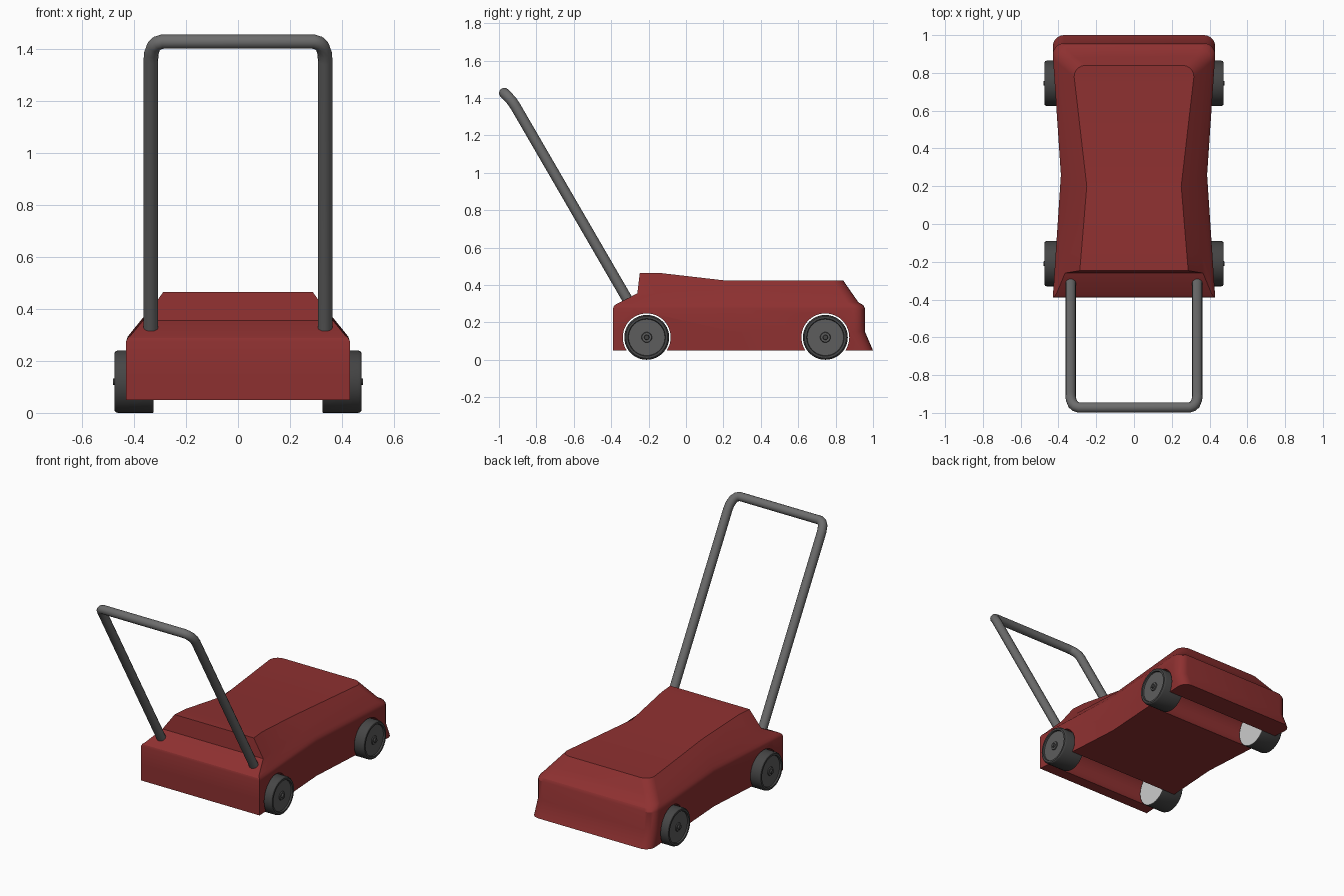
import bpy, bmesh
from math import pi, sin, cos, radians

if "Cube" in bpy.data.objects:
    bpy.data.objects.remove(bpy.data.objects["Cube"])

AXLES = (-0.21, 0.745)
WHEEL_Z = 0.12


def material(name, rgb):
    m = bpy.data.materials.new(name)
    m.diffuse_color = (*rgb, 1)
    m.use_nodes = True
    m.node_tree.nodes["Principled BSDF"].inputs["Base Color"].default_value = m.diffuse_color
    return m


RED = material("red_paint", (0.27, 0.03, 0.03))
STEEL = material("grey_steel", (0.15, 0.15, 0.15))
RUBBER = material("dark_rubber", (0.06, 0.06, 0.06))
DISC = material("wheel_disc", (0.11, 0.11, 0.11))
INNER = material("light_grey", (0.6, 0.6, 0.6))


def make_object(name, verts, faces, mats):
    me = bpy.data.meshes.new(name)
    me.from_pydata(verts, [], faces)
    for m in mats:
        me.materials.append(m)
    bm = bmesh.new()
    bm.from_mesh(me)
    bmesh.ops.remove_doubles(bm, verts=bm.verts, dist=1e-5)
    bmesh.ops.recalc_face_normals(bm, faces=bm.faces)
    bm.to_mesh(me)
    bm.free()
    ob = bpy.data.objects.new(name, me)
    bpy.context.collection.objects.link(ob)
    return ob


def activate(ob):
    bpy.ops.object.select_all(action='DESELECT')
    ob.select_set(True)
    bpy.context.view_layer.objects.active = ob


def smooth(ob, angle=30):
    activate(ob)
    bpy.ops.object.shade_smooth_by_angle(angle=radians(angle))


# Body: stacked outlines
def outline(wr, wm, wf, yr, ym, yf, r, zr, zm, zf):
    """Half widths, y positions and heights at rear, waist and front."""
    y1 = yr + 0.1
    t = 0.1 / (ym - yr)
    half = [(wr, yr, zr), (wr + (wm - wr) * t, y1, zr if zr > 0.4 else zr + (zm - zr) * t),
            (wm, ym, zm)]
    for i in range(6):
        a = pi / 2 * i / 5
        half.append((wf - r + r * cos(a), yf - r + r * sin(a), zf))
    return half + [(-x, y, z) for x, y, z in reversed(half)]


rings = [
    outline(.43, .387, .43, -.39, .26, 1.0, .06, .05, .05, .05),
    outline(.43, .387, .43, -.39, .26, .957, .06, .15, .15, .15),
    outline(.43, .387, .43, -.39, .26, .957, .06, .275, .275, .275),
    outline(.424, .383, .424, -.385, .26, .947, .06, .288, .29, .293),
    outline(.412, .374, .413, -.372, .26, .922, .06, .298, .305, .307),
    outline(.365, .33, .37, -.26, .23, .885, .06, .355, .36, .36),
    outline(.287, .25, .317, -.247, .2, .84, .06, .465, .425, .425),
]
n = len(rings[0])
verts = [v for ring in rings for v in ring]
faces = []
for k in range(len(rings) - 1):
    a, b = k * n, (k + 1) * n
    faces += [(a + i, a + (i + 1) % n, b + (i + 1) % n, b + i) for i in range(n)]
for base in (0, (len(rings) - 1) * n):
    faces += [(base + i, base + i + 1, base + n - 2 - i, base + n - 1 - i)
              for i in range(n // 2 - 1)]
body = make_object("body", verts, faces, [RED])

# Wheel tunnels cut through the body
for y in AXLES:
    bpy.ops.mesh.primitive_cylinder_add(vertices=48, radius=0.128, depth=1.2,
                                        location=(0, y, WHEEL_Z), rotation=(0, pi / 2, 0))
    cutter = bpy.context.object
    cutter.hide_render = True
    activate(body)
    mod = body.modifiers.new("wheel_tunnel", 'BOOLEAN')
    mod.operation = 'DIFFERENCE'
    mod.solver = 'EXACT'
    mod.object = cutter
    bpy.ops.object.modifier_apply(modifier=mod.name)
    bpy.data.objects.remove(cutter)
smooth(body)

# Wheels: turned profile (radius, x), with a material per band
PROFILE = [(0, .325), (.118, .325), (.12, .328), (.12, .462), (.117, .47), (.112, .474),
           (.1, .474), (.097, .464), (.028, .464), (.025, .47), (.014, .47), (.012, .48), (0, .48)]
BANDS = [4, 1, 1, 1, 1, 1, 1, 2, 1, 2, 1, 1]
SEG = 40


def wheel(name, side, yc):
    v, f, mat = [], [], []
    for r, x in PROFILE:
        v += [(side * x, yc + r * cos(2 * pi * i / SEG), WHEEL_Z + r * sin(2 * pi * i / SEG))
              for i in range(SEG)]
    last = len(PROFILE) - 1
    for k in range(last):
        if k in (0, last - 1):
            ring = SEG if k == 0 else k * SEG
            f.append(tuple(range(ring, ring + SEG)))
            mat.append(BANDS[k])
            continue
        for i in range(SEG):
            j = (i + 1) % SEG
            f.append((k * SEG + i, k * SEG + j, (k + 1) * SEG + j, (k + 1) * SEG + i))
            mat.append(BANDS[k])
    ob = make_object(name, v, f, [INNER, RUBBER, DISC])
    for p, m in zip(ob.data.polygons, mat):
        p.material_index = 0 if m == 4 else m
    smooth(ob)


for side, s in (("right", 1), ("left", -1)):
    for end, y in zip(("front", "rear"), AXLES):
        wheel(f"{end}_{side}_wheel", s, y)

# Handle: one bent tube
half = [(.335, -.30, .30), (.335, -.912, 1.355), (.333, -.93, 1.382),
        (.324, -.953, 1.408), (.31, -.966, 1.421), (.29, -.972, 1.427)]
path = half + [(-x, y, z) for x, y, z in reversed(half)]
curve = bpy.data.curves.new("handle", 'CURVE')
curve.dimensions = '3D'
curve.bevel_depth = 0.028
curve.bevel_resolution = 4
curve.use_fill_caps = True
spline = curve.splines.new('POLY')
spline.points.add(len(path) - 1)
for p, co in zip(spline.points, path):
    p.co = (*co, 1)
curve.materials.append(STEEL)
handle = bpy.data.objects.new("handle", curve)
bpy.context.collection.objects.link(handle)
activate(handle)
bpy.ops.object.convert(target='MESH')
smooth(bpy.context.object, 40)
